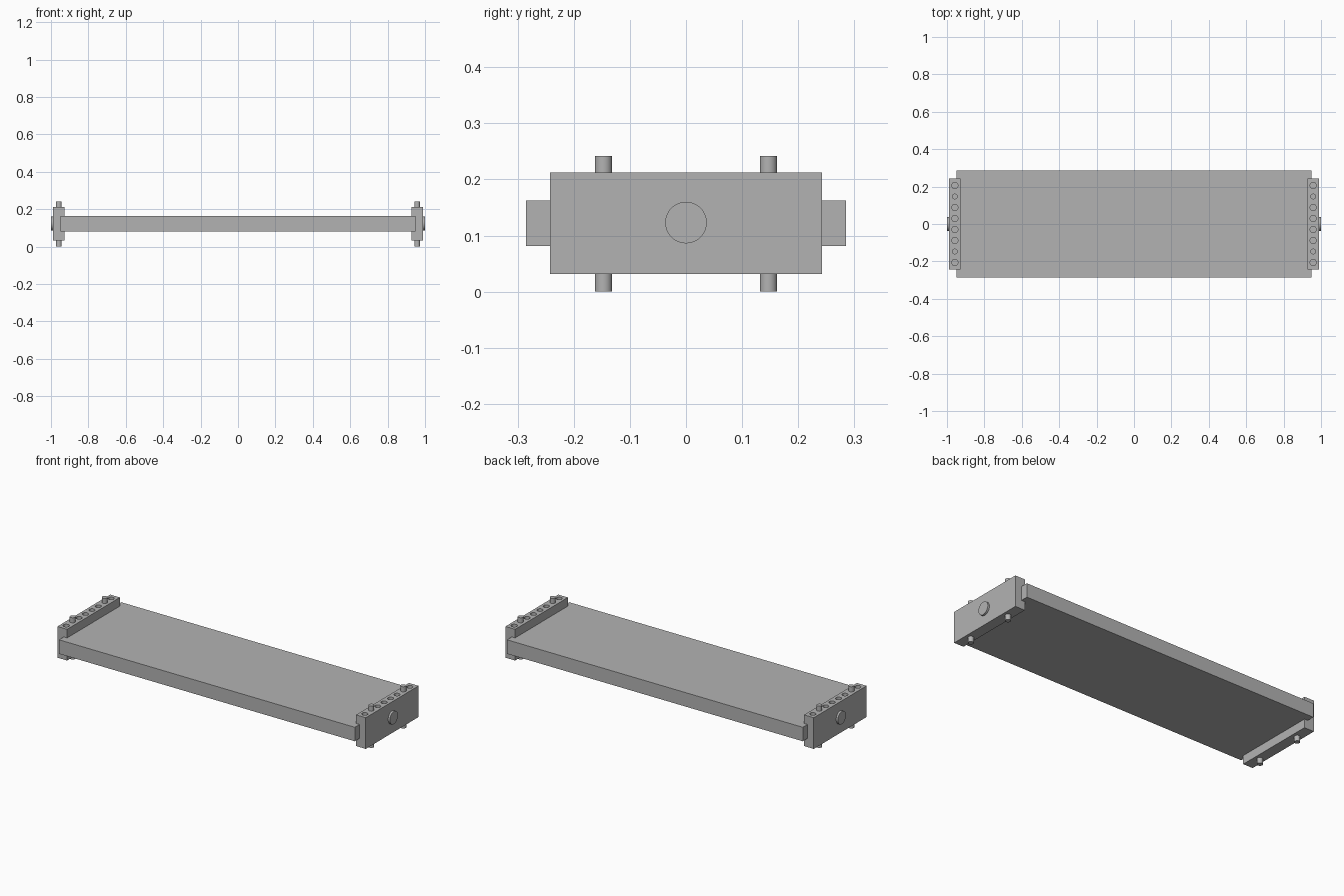
import bpy
import math

cube = bpy.data.objects.get("Cube")
if cube:
    bpy.data.objects.remove(cube, do_unlink=True)

grey = bpy.data.materials.new("plain grey")
grey.use_nodes = True
colour = (0.45, 0.45, 0.45, 1)
grey.diffuse_color = colour
grey.node_tree.nodes["Principled BSDF"].inputs["Base Color"].default_value = colour

MID_Z = 0.122      # mid height of the whole model
BLOCK_X = 0.958    # centre of each end block
BLOCK_TOP = 0.213
PITCH = 0.0588     # spacing of the row of holes


def box(name, size, location):
    bpy.ops.mesh.primitive_cube_add(size=1, location=location)
    ob = bpy.context.object
    ob.name = name
    ob.scale = size
    bpy.ops.object.transform_apply(location=False, rotation=False, scale=True)
    ob.data.materials.append(grey)
    return ob


def cylinder(name, radius, depth, location, along_x=False):
    bpy.ops.mesh.primitive_cylinder_add(
        vertices=48, radius=radius, depth=depth, location=location,
        rotation=(0, math.pi / 2 if along_x else 0, 0))
    ob = bpy.context.object
    ob.name = name
    ob.data.materials.append(grey)
    bpy.ops.object.shade_smooth_by_angle(angle=math.radians(30))
    return ob


def cut(target, cutter):
    mod = target.modifiers.new("cut", "BOOLEAN")
    mod.operation = "DIFFERENCE"
    mod.solver = "EXACT"
    mod.object = cutter
    bpy.context.view_layer.objects.active = target
    bpy.ops.object.modifier_apply(modifier=mod.name)
    bpy.data.objects.remove(cutter, do_unlink=True)


# Long flat board
box("board", (1.898, 0.57, 0.081), (0, 0, MID_Z))

for side, label in ((1, "left"), (-1, "right")):
    x = side * BLOCK_X
    # End block carrying the board
    block = box(label + "_end_block", (0.062, 0.484, 0.181), (x, 0, MID_Z))

    # Row of eight positions: two take pins, the rest are blind holes
    for i in range(8):
        y = (i - 3.5) * PITCH
        if i in (1, 6):
            pin_label = "front" if i == 1 else "back"
            cylinder(f"{label}_{pin_label}_pin", 0.0155, 0.242, (x, y, 0.121))
        else:
            cut(block, cylinder("hole_cutter", 0.0165, 0.06, (x, y, BLOCK_TOP)))

    # Round boss on the outer face
    cylinder(label + "_boss", 0.037, 0.03, (side * 0.985, 0, MID_Z + 0.001), along_x=True)
